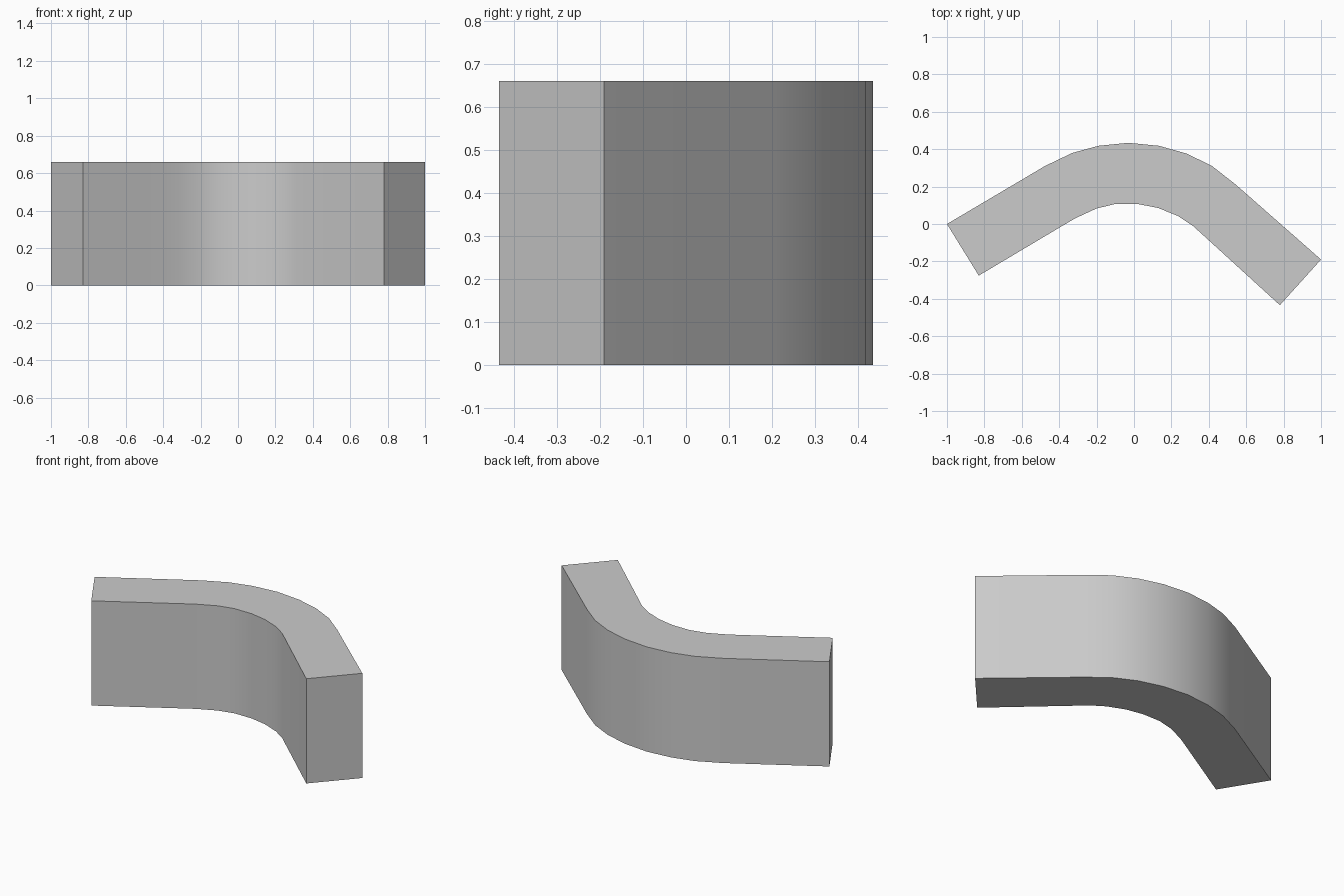
import bpy
import bmesh
import math

HEIGHT = 0.66

# Plan outline of the bent wall, both sides listed from the right end to the left end
OUTER = [(-1, 0), (-.476, .31), (-.33, .38), (-.19, .418), (-.03, .434),
         (.134, .418), (.283, .376), (.417, .31), (.545, .21), (1, -.19)]
INNER = [(-.83, -.276), (-.4, -.02), (-.315, .03), (-.2, .083), (-.1, .107),
         (.02, .107), (.128, .086), (.235, .043), (.315, -.01), (.78, -.434)]


def make_material(name, color):
    mat = bpy.data.materials.new(name)
    mat.use_nodes = True
    mat.diffuse_color = color
    mat.node_tree.nodes["Principled BSDF"].inputs["Base Color"].default_value = color
    return mat


cube = bpy.data.objects.get("Cube")
if cube:
    bpy.data.objects.remove(cube, do_unlink=True)

# Strip of quads along the bend, extruded straight up
bm = bmesh.new()
outer = [bm.verts.new((x, y, 0)) for x, y in OUTER]
inner = [bm.verts.new((x, y, 0)) for x, y in INNER]
for i in range(len(outer) - 1):
    bm.faces.new((inner[i], inner[i + 1], outer[i + 1], outer[i]))
raised = bmesh.ops.extrude_face_region(bm, geom=bm.faces[:])["geom"]
top_verts = [g for g in raised if isinstance(g, bmesh.types.BMVert)]
bmesh.ops.translate(bm, verts=top_verts, vec=(0, 0, HEIGHT))
bmesh.ops.recalc_face_normals(bm, faces=bm.faces[:])

mesh = bpy.data.meshes.new("curved_wall")
bm.to_mesh(mesh)
bm.free()
mesh.materials.append(make_material("light grey", (0.6, 0.6, 0.6, 1)))
wall = bpy.data.objects.new("curved_wall", mesh)
bpy.context.collection.objects.link(wall)

# Smooth the bend, keep the rims and ends crisp
bpy.ops.object.select_all(action="DESELECT")
wall.select_set(True)
bpy.context.view_layer.objects.active = wall
bpy.ops.object.shade_smooth_by_angle(angle=math.radians(30))
